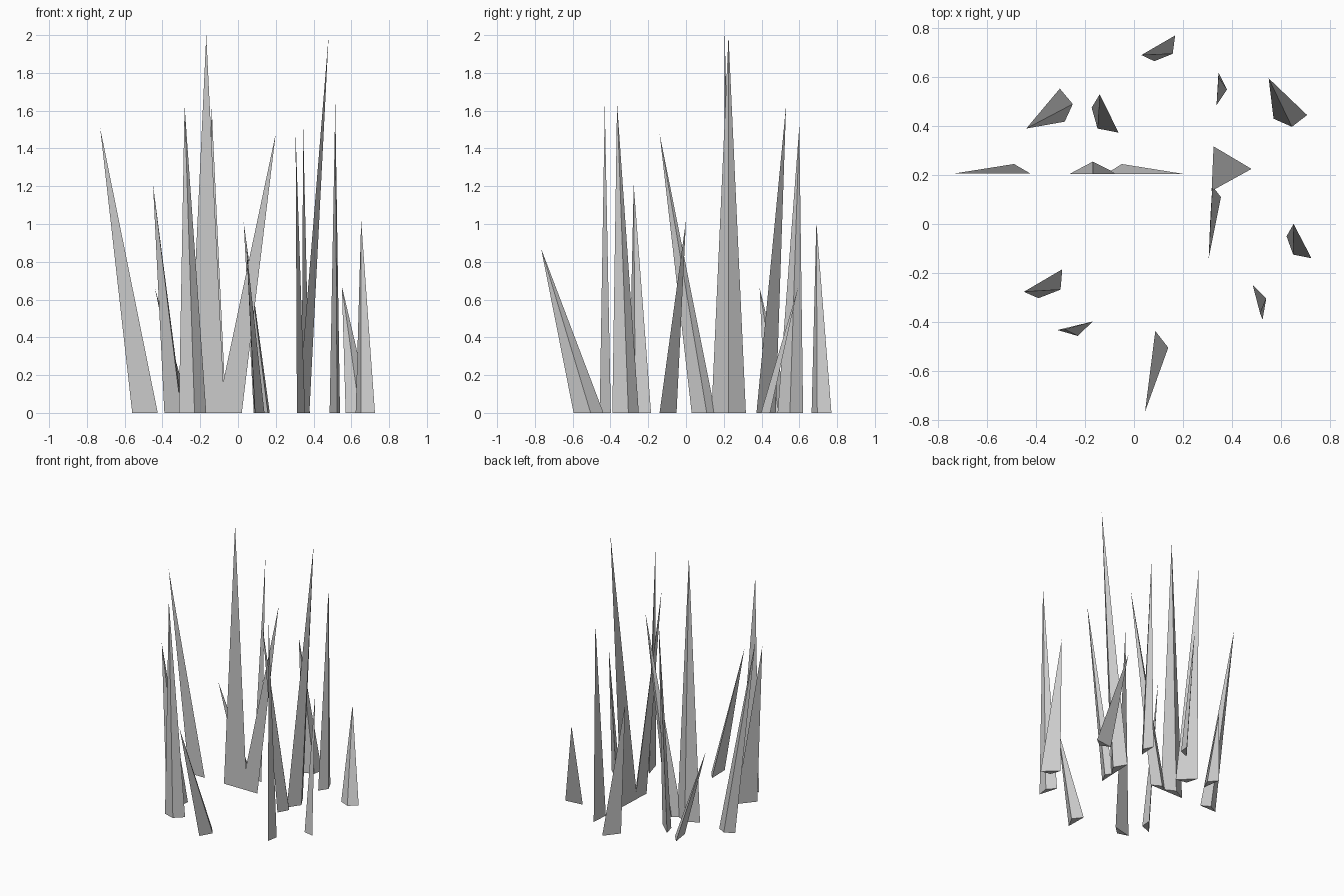
import bpy, bmesh

# Each blade is a leaning three-sided spike: tip (x, y, z), then three base corners (x, y)
BLADES = [
    # back row
    ((.03, .69, 1.01), (.083, .665), (.158, .695), (.168, .77)),
    ((-.44, .39, .66), (-.303, .553), (-.25, .49), (-.283, .418)),
    ((-.14, .53, 1.63), (-.173, .475), (-.149, .39), (-.063, .373)),
    ((.345, .60, 1.52), (.345, .62), (.38, .55), (.337, .485)),
    ((.55, .595, .67), (.707, .445), (.645, .397), (.57, .43)),
    # middle row
    ((-.73, .207, 1.51), (-.56, .207), (-.425, .207), (-.49, .245)),
    ((-.168, .205, 2.0), (-.262, .205), (-.07, .205), (-.168, .255)),
    ((.20, .205, 1.48), (-.113, .205), (.02, .205), (-.05, .245)),
    ((.48, .225, 2.0), (.325, .317), (.317, .135), (.378, .225)),
    ((.305, -.14, 1.48), (.32, .155), (.355, .11), (.312, .03)),
    # front row
    ((.652, 0, 1.02), (.623, -.05), (.65, -.125), (.725, -.14)),
    ((.515, -.365, 1.64), (.485, -.25), (.54, -.305), (.525, -.39)),
    ((-.45, -.277, 1.21), (-.293, -.185), (-.30, -.268), (-.39, -.303)),
    ((-.283, -.43, 1.63), (-.313, -.433), (-.168, -.398), (-.23, -.457)),
    ((.045, -.767, .87), (.087, -.437), (.14, -.505), (.09, -.595)),
]


def grass_blade(name, tip, *base):
    bm = bmesh.new()
    top = bm.verts.new(tip)
    ring = [bm.verts.new((x, y, 0)) for x, y in base]
    bm.faces.new(ring)
    for i in range(3):
        bm.faces.new((ring[i], ring[(i + 1) % 3], top))
    bmesh.ops.recalc_face_normals(bm, faces=bm.faces)
    mesh = bpy.data.meshes.new(name)
    bm.to_mesh(mesh)
    bm.free()
    bpy.context.collection.objects.link(bpy.data.objects.new(name, mesh))


for i, blade in enumerate(BLADES, 1):
    grass_blade(f"grass_blade_{i:02d}", *blade)
